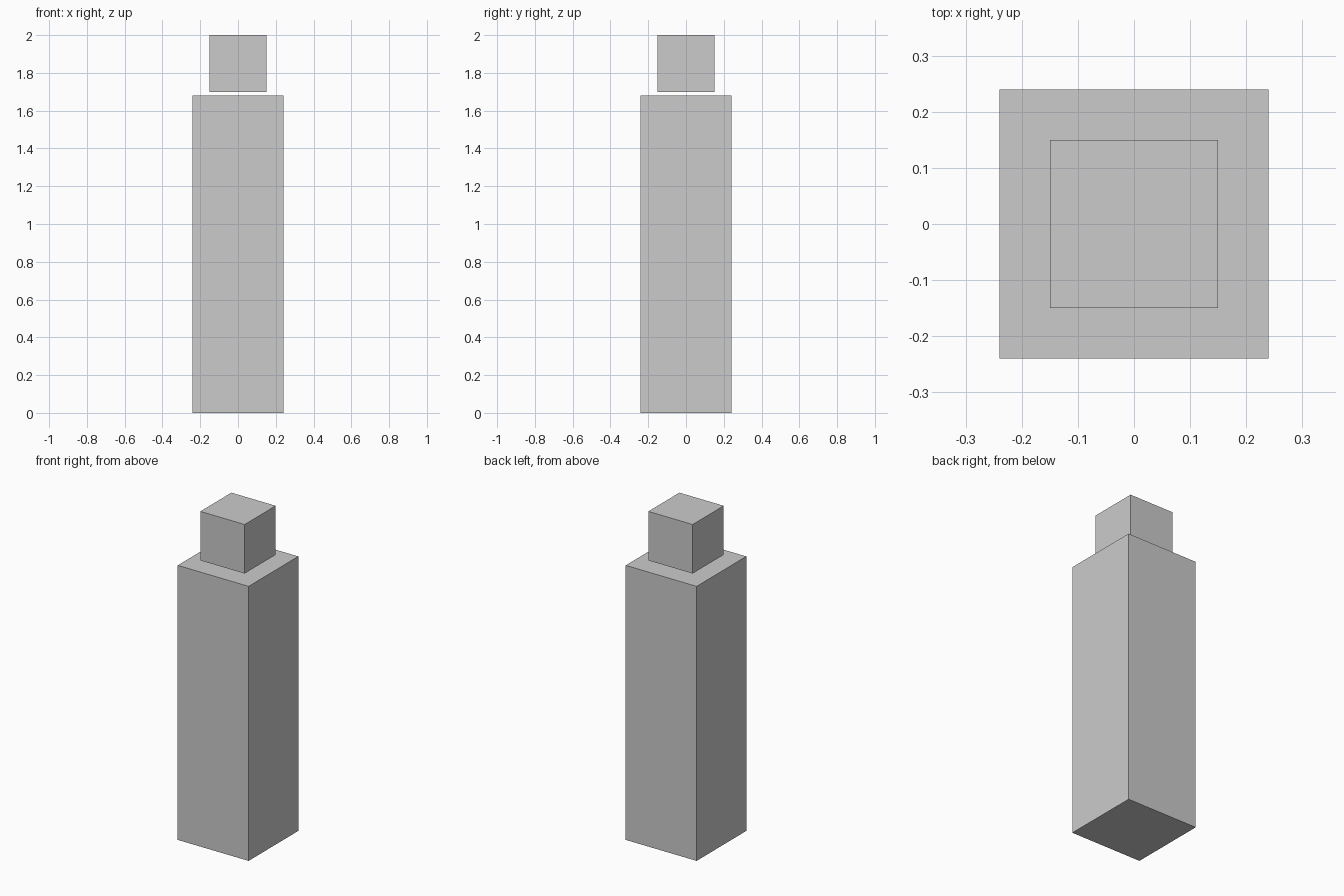
import bpy

if "Cube" in bpy.data.objects:
    bpy.data.objects.remove(bpy.data.objects["Cube"])


def box(name, width, z0, z1):
    bpy.ops.mesh.primitive_cube_add(size=1, location=(0, 0, (z0 + z1) / 2))
    obj = bpy.context.object
    obj.name = name
    obj.scale = (width, width, z1 - z0)
    bpy.ops.object.transform_apply(location=False, rotation=False, scale=True)
    return obj


# Tall square body
box("body", 0.48, 0.0, 1.68)

# Small block floating just above the body
box("top_block", 0.30, 1.70, 2.0)
